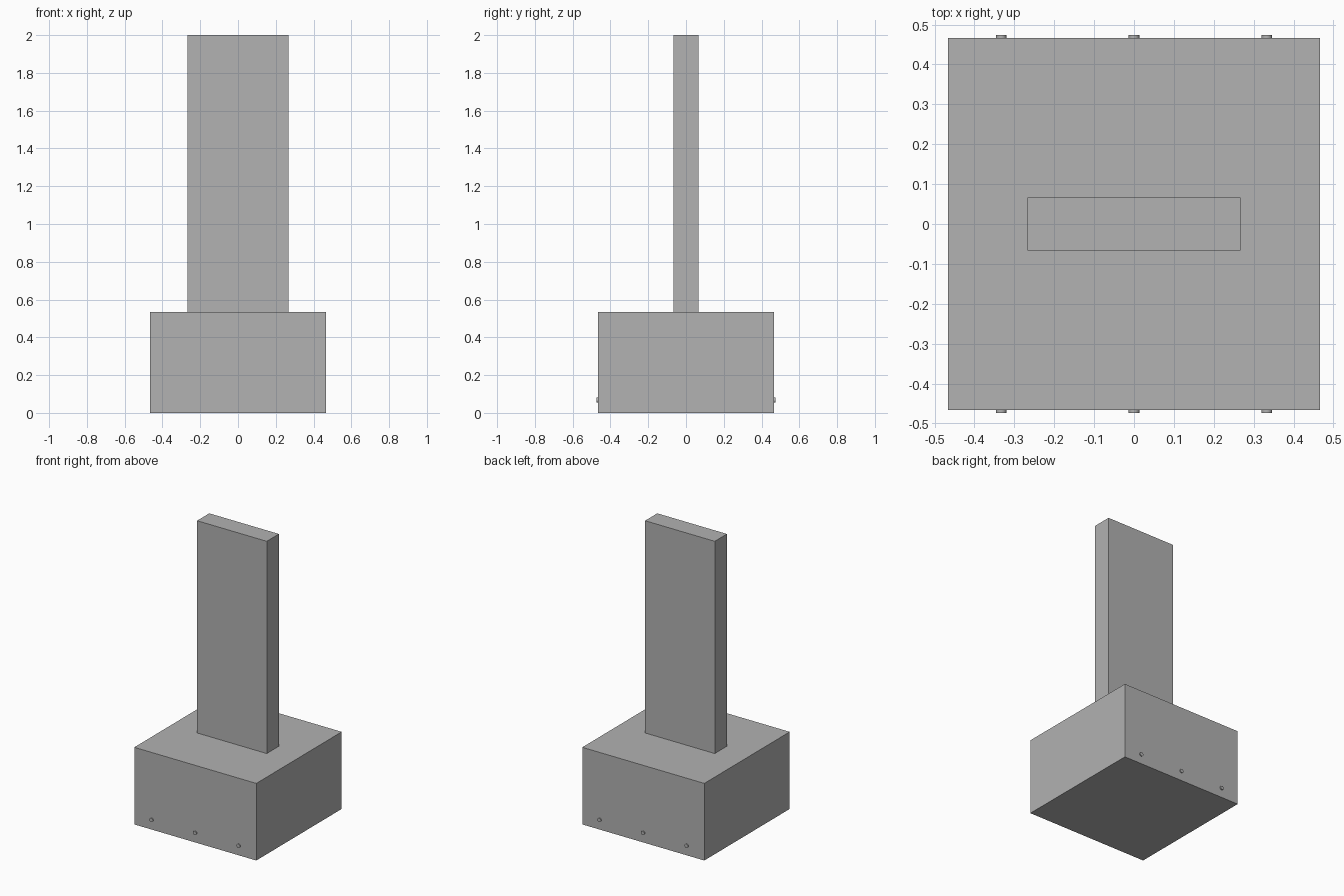
import bpy
import math

if "Cube" in bpy.data.objects:
    bpy.data.objects.remove(bpy.data.objects["Cube"], do_unlink=True)

# Single concrete grey
concrete = bpy.data.materials.new("concrete_grey")
concrete.use_nodes = True
GREY = (0.445, 0.445, 0.445, 1.0)
concrete.diffuse_color = GREY
concrete.node_tree.nodes["Principled BSDF"].inputs["Base Color"].default_value = GREY


def finish(name):
    obj = bpy.context.object
    obj.name = name
    obj.data.materials.append(concrete)
    return obj


def block(name, width, depth, bottom, top):
    bpy.ops.mesh.primitive_cube_add(size=1, location=(0, 0, (bottom + top) / 2))
    obj = finish(name)
    obj.scale = (width, depth, top - bottom)
    bpy.ops.object.transform_apply(location=False, rotation=False, scale=True)
    return obj


# Footing and the flat column standing on it
FOOTING_TOP = 0.533
block("footing", 0.933, 0.933, 0, FOOTING_TOP)
block("column", 0.533, 0.133, FOOTING_TOP, 2.0)

# Round reinforcing bars running front to back, ends just proud of the faces
for side, x in (("right", -0.333), ("middle", 0), ("left", 0.333)):
    bpy.ops.mesh.primitive_cylinder_add(
        vertices=16, radius=0.0133, depth=0.947,
        location=(x, 0, 0.067), rotation=(math.pi / 2, 0, 0))
    finish(side + "_reinforcing_bar")
    bpy.ops.object.shade_smooth_by_angle(angle=math.radians(30))
